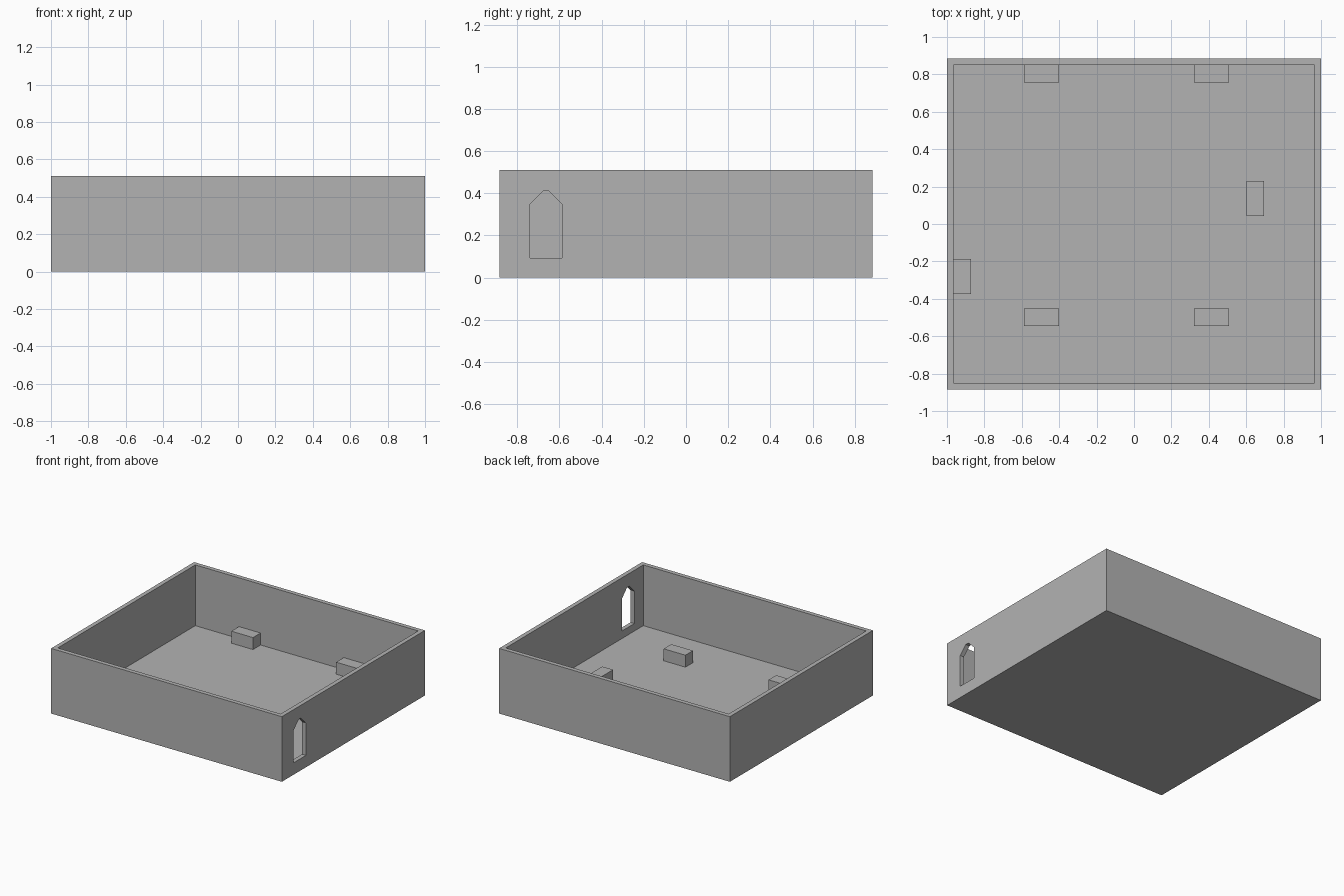
import bpy
import bmesh

if "Cube" in bpy.data.objects:
    bpy.data.objects.remove(bpy.data.objects["Cube"], do_unlink=True)

WIDTH, DEPTH, HEIGHT, WALL = 2.0, 1.77, 0.51, 0.034
BLOCK = 0.094

grey = bpy.data.materials.new("plain grey")
grey.use_nodes = True
colour = (0.45, 0.45, 0.45, 1)
grey.diffuse_color = colour
grey.node_tree.nodes["Principled BSDF"].inputs["Base Color"].default_value = colour


def add_object(name, bm):
    bmesh.ops.recalc_face_normals(bm, faces=bm.faces)
    mesh = bpy.data.meshes.new(name)
    bm.to_mesh(mesh)
    bm.free()
    mesh.materials.append(grey)
    obj = bpy.data.objects.new(name, mesh)
    bpy.context.collection.objects.link(obj)
    return obj


def box(name, centre, size):
    """Box given by the centre of its base and its size."""
    bm = bmesh.new()
    bmesh.ops.create_cube(bm, size=1)
    bmesh.ops.scale(bm, vec=size, verts=bm.verts)
    bmesh.ops.translate(bm, vec=(centre[0], centre[1], centre[2] + size[2] / 2), verts=bm.verts)
    return add_object(name, bm)


def prism_along_x(name, profile, x, length):
    """Extrude a (y, z) profile along x."""
    bm = bmesh.new()
    face = bm.faces.new([bm.verts.new((x, y, z)) for y, z in profile])
    moved = bmesh.ops.extrude_face_region(bm, geom=[face])["geom"]
    verts = [v for v in moved if isinstance(v, bmesh.types.BMVert)]
    bmesh.ops.translate(bm, vec=(length, 0, 0), verts=verts)
    return add_object(name, bm)


def cut(target, cutter):
    cutter.hide_render = True
    mod = target.modifiers.new("cut", "BOOLEAN")
    mod.operation = "DIFFERENCE"
    mod.solver = "EXACT"
    mod.object = cutter
    bpy.context.view_layer.objects.active = target
    bpy.ops.object.modifier_apply(modifier=mod.name)
    bpy.data.objects.remove(cutter, do_unlink=True)


# Open tray: floor and four walls
room = box("room_walls_and_floor", (0, 0, 0), (WIDTH, DEPTH, HEIGHT))
cut(room, box("room_cavity", (0, 0, WALL), (WIDTH - 2 * WALL, DEPTH - 2 * WALL, HEIGHT)))

# Pointed window through the +x wall
window = [(-0.74, 0.093), (-0.587, 0.093), (-0.587, 0.347),
          (-0.65, 0.41), (-0.677, 0.41), (-0.74, 0.347)]
cut(room, prism_along_x("window_cutter", window, WIDTH / 2 - 0.1, 0.2))

# Blocks on the floor: two rows along x, then one on each side along y
back_y = DEPTH / 2 - WALL - BLOCK / 2
for row, y in (("back", back_y), ("front", -0.498)):
    for side, x in (("right", -0.494), ("left", 0.415)):
        box(f"{row}_{side}_block", (x, y, WALL), (2 * BLOCK, BLOCK, BLOCK))
wall_x = -WIDTH / 2 + WALL + BLOCK / 2
for side, x, y in (("right", wall_x, -0.28), ("left", 0.649, 0.137)):
    box(f"side_{side}_block", (x, y, WALL), (BLOCK, 2 * BLOCK, BLOCK))
